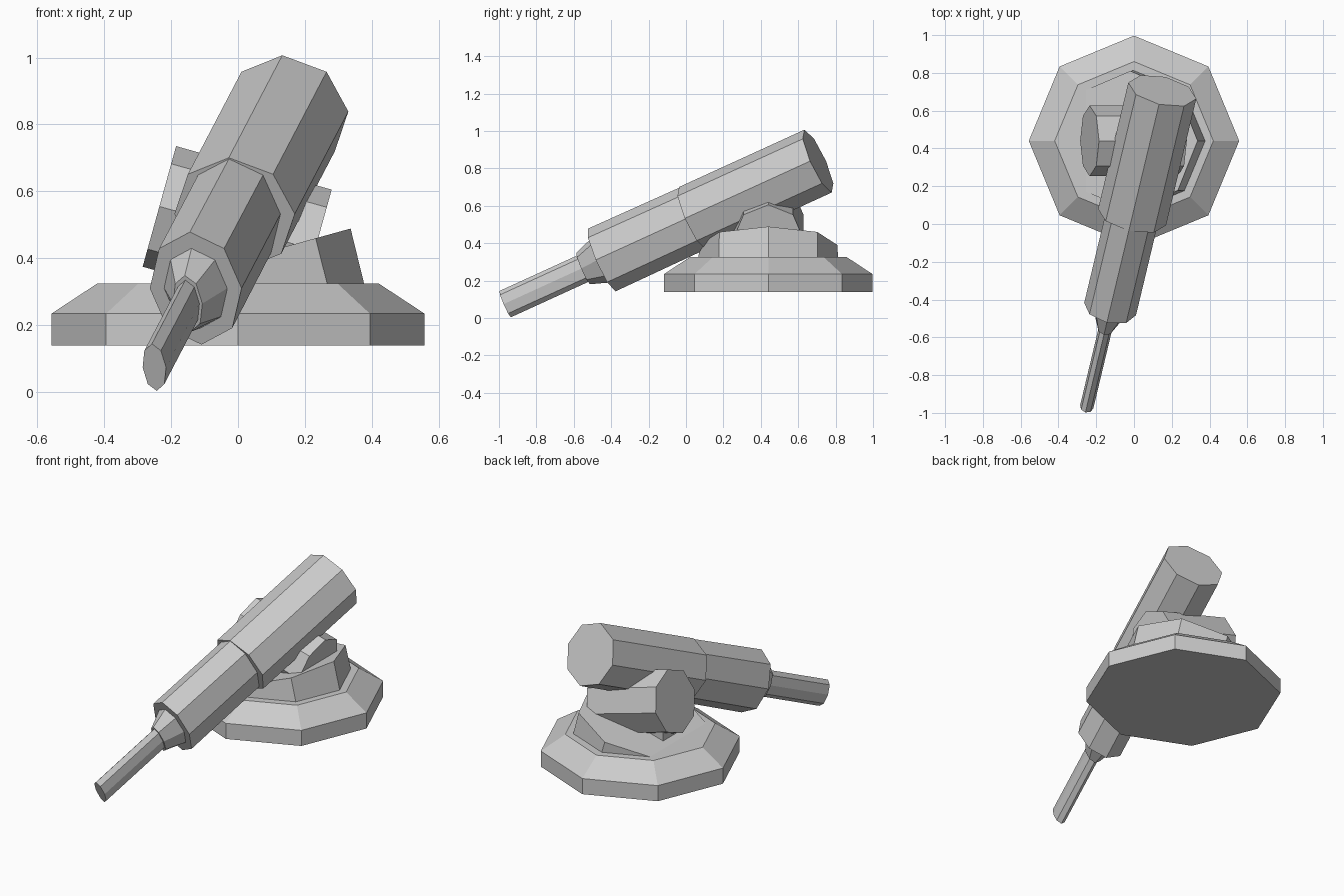
import bpy, bmesh, math
from mathutils import Vector as V

if "Cube" in bpy.data.objects:
    bpy.data.objects.remove(bpy.data.objects["Cube"])


def loft(name, rings):
    """Capped octagonal solid; each ring is (centre, half-axis vector u, half-axis vector v)."""
    bm = bmesh.new()
    loops = []
    for c, u, v in rings:
        loops.append([bm.verts.new(V(c) + u * math.cos(i * math.pi / 4) + v * math.sin(i * math.pi / 4))
                      for i in range(8)])
    for a, b in zip(loops, loops[1:]):
        for i in range(8):
            j = (i + 1) % 8
            bm.faces.new((a[i], a[j], b[j], b[i]))
    bm.faces.new(loops[0])
    bm.faces.new(loops[-1])
    bmesh.ops.recalc_face_normals(bm, faces=bm.faces)
    mesh = bpy.data.meshes.new(name)
    bm.to_mesh(mesh)
    bm.free()
    obj = bpy.data.objects.new(name, mesh)
    bpy.context.collection.objects.link(obj)
    return obj


X, Y, Z = V((1, 0, 0)), V((0, 1, 0)), V((0, 0, 1))
CY = 0.44
tilt = math.radians(15.5)
c, s = math.cos(tilt), math.sin(tilt)

# Octagonal base plate with chamfered shoulder
loft("base_plate", [((0, CY, z), X * r, Y * r)
                    for r, z in ((0.557, 0.14), (0.557, 0.235), (0.42, 0.325))])

# Tilted swivel collar, half sunk into the base
loft("swivel_collar", [((0.02, CY, 0.25), X * 0.375, Y * 0.375),
                       ((-0.02, CY, 0.39), V((c, 0, s)) * 0.37, Y * 0.37)])

# Support block under the axle
bpy.ops.mesh.primitive_cube_add(size=1, location=(-0.02, CY, 0.38))
block = bpy.context.object
block.name = "axle_support"
block.scale = (0.38, 0.16, 0.14)

# Cross axle, tilted the other way
axle_up = V((s, 0, c)) * 0.187
loft("cross_axle", [((-0.235, CY, 0.555), Y * 0.187, axle_up),
                    ((0.23, CY, 0.425), Y * 0.187, axle_up)])

# Barrel assembly along one sloping axis
muzzle = V((-0.25, -0.967, 0.074))
slope = V((0.239, 1, 0.457))
side = slope.cross(Z).normalized()
up = side.cross(slope).normalized()


def barrel_part(name, sections):
    """Sections are (y position, half width, half height) along the barrel axis."""
    loft(name, [(muzzle + slope * (y - muzzle.y), side * w, up * h) for y, w, h in sections])


barrel_part("rear_housing", [(0.036, 0.185, 0.184), (0.706, 0.185, 0.184)])
barrel_part("front_housing", [(-0.45, 0.141, 0.184), (0.06, 0.141, 0.18)])
barrel_part("barrel_neck", [(-0.55, 0.045, 0.092), (-0.44, 0.102, 0.135)])
barrel_part("muzzle_tube", [(-0.967, 0.036, 0.077), (-0.54, 0.036, 0.077)])
